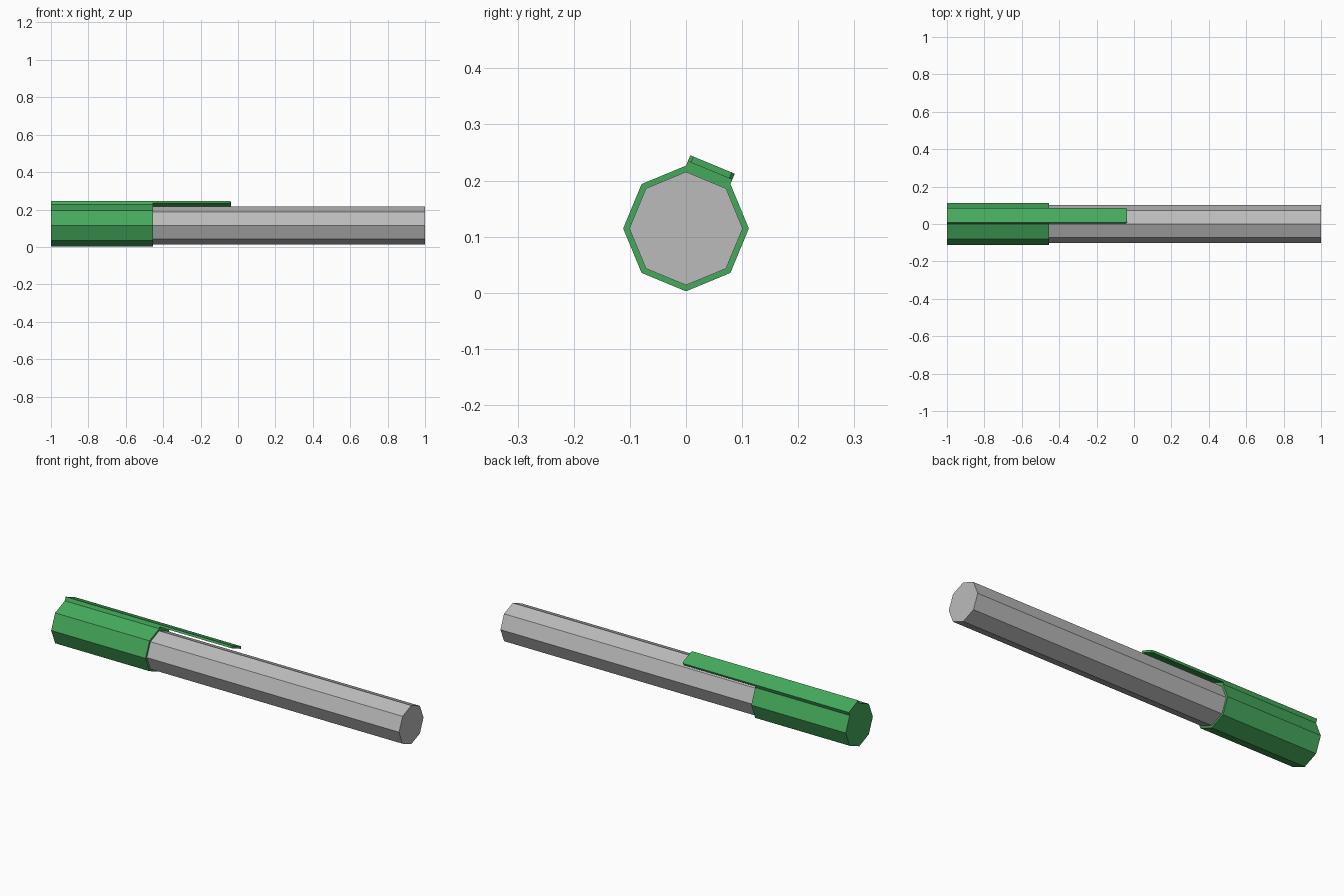
import bpy, bmesh, math
from mathutils import Vector

if "Cube" in bpy.data.objects:
    bpy.data.objects.remove(bpy.data.objects["Cube"])

ZC = 0.1145                 # height of the pen axis
R_BARREL, R_CAP = 0.101, 0.112
MOUTH = -0.455              # x where the cap ends


def material(name, rgb):
    m = bpy.data.materials.new(name)
    m.diffuse_color = (*rgb, 1)
    m.use_nodes = True
    m.node_tree.nodes["Principled BSDF"].inputs["Base Color"].default_value = m.diffuse_color
    return m


GREY = material("light grey", (0.50, 0.50, 0.50))
GREEN = material("green", (0.060, 0.40, 0.108))


def extrude(name, points, direction, mat, bevel_test=None):
    """Extrude a closed profile along a vector into a flat-shaded solid."""
    bm = bmesh.new()
    face = bm.faces.new([bm.verts.new(p) for p in points])
    ext = bmesh.ops.extrude_face_region(bm, geom=[face], use_keep_orig=True)
    new = [g for g in ext["geom"] if isinstance(g, bmesh.types.BMVert)]
    bmesh.ops.translate(bm, verts=new, vec=direction)
    bmesh.ops.recalc_face_normals(bm, faces=bm.faces[:])
    if bevel_test:
        edges = [e for e in bm.edges if bevel_test(e)]
        bmesh.ops.bevel(bm, geom=edges, offset=0.006, segments=1,
                        profile=0.5, affect='EDGES')
    mesh = bpy.data.meshes.new(name)
    bm.to_mesh(mesh)
    bm.free()
    mesh.materials.append(mat)
    ob = bpy.data.objects.new(name, mesh)
    bpy.context.collection.objects.link(ob)
    return ob


def octagon(x, r):
    return [Vector((x, r * math.cos(i * math.pi / 4), ZC + r * math.sin(i * math.pi / 4)))
            for i in range(8)]


# barrel and cap
extrude("barrel", octagon(-0.98, R_BARREL), Vector((1.98, 0, 0)), GREY)
extrude("cap", octagon(-1, R_CAP), Vector((MOUTH + 1, 0, 0)), GREEN)

# clip: stepped side profile resting on one upper cap facet, overhanging the barrel
a = math.radians(67.5)
normal = Vector((0, math.cos(a), math.sin(a)))
across = Vector((0, math.sin(a), -math.cos(a)))
width = 2 * R_CAP * math.sin(math.pi / 8)
corner = Vector((0, 0, ZC)) + normal * R_CAP * math.cos(math.pi / 8) - across * width / 2
TIP = -0.038
side = [(-1, -0.001), (-1, 0.02), (TIP, 0.02), (TIP, 0.0085),
        (MOUTH, 0.0085), (MOUTH, -0.001)]
extrude("clip", [corner + normal * h + Vector((x, 0, 0)) for x, h in side],
        across * width, GREEN,
        lambda e: all(abs(v.co.x - TIP) < 1e-4 for v in e.verts)
        and e.calc_length() < 0.02)
